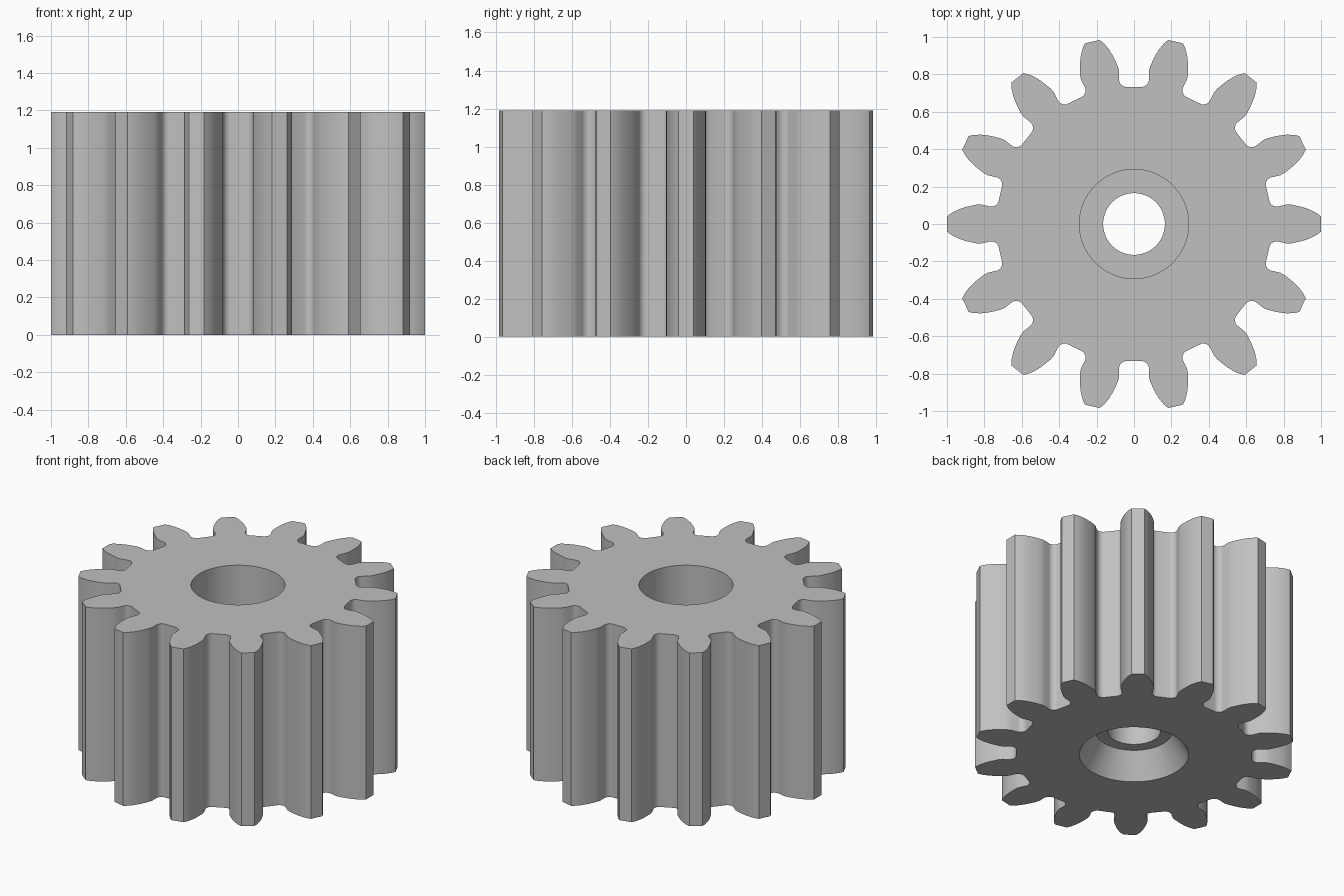
import bpy, bmesh, math
from mathutils import Matrix, Vector

cube = bpy.data.objects.get("Cube")
if cube:
    bpy.data.objects.remove(cube, do_unlink=True)

TEETH = 14
HEIGHT = 1.19
SEGMENTS = 64

# One material for the whole gear
grey = bpy.data.materials.new("plain grey")
grey.use_nodes = True
colour = (0.53, 0.53, 0.53, 1)
grey.diffuse_color = colour
grey.node_tree.nodes["Principled BSDF"].inputs["Base Color"].default_value = colour


def gap_outline():
    """Right half of one tooth gap centred on +y, mirrored to the left."""
    fillet = 0.04
    half = []
    for i in range(8):
        a = math.pi / 2 * i / 7
        half.append((0.04 + fillet * math.sin(a), 0.773 - fillet * math.cos(a)))
    half += [(0.08, 0.82), (0.087, 0.845), (0.1, 0.873), (0.116, 0.905),
             (0.135, 0.935), (0.158, 0.963), (0.183, 0.984)]
    return half[::-1] + [(-x, y) for x, y in half]


def gear_outline():
    gap = [Vector((x, y, 0)) for x, y in gap_outline()]
    points = []
    for i in range(TEETH):
        turn = Matrix.Rotation(math.tau * i / TEETH, 3, "Z")
        points += [turn @ p for p in gap]
    return points


def circle(radius):
    return [Vector((radius * math.cos(math.tau * i / SEGMENTS),
                    radius * math.sin(math.tau * i / SEGMENTS), 0))
            for i in range(SEGMENTS)]


bm = bmesh.new()


def add_ring(points, z):
    return [bm.verts.new((p.x, p.y, z)) for p in points]


def join(a, b):
    for i in range(len(a)):
        j = (i + 1) % len(a)
        bm.faces.new((a[i], a[j], b[j], b[i]))


def fill_cap(outer, inner):
    edges = [bm.edges.get((r[i - 1], r[i])) for r in (outer, inner) for i in range(len(r))]
    bmesh.ops.triangle_fill(bm, use_beauty=True, edges=edges)


# Toothed outer wall
outline = gear_outline()
bottom = add_ring(outline, 0)
top = add_ring(outline, HEIGHT)
join(bottom, top)

# Stepped bore: conical seat below, narrow hole, wide recess above
bore_profile = [(0.34, 0), (0.24, 0.168), (0.165, 0.168),
                (0.165, 0.5), (0.292, 0.5), (0.292, HEIGHT)]
bore = [add_ring(circle(r), z) for r, z in bore_profile]
for a, b in zip(bore, bore[1:]):
    join(a, b)

# End faces
fill_cap(bottom, bore[0])
fill_cap(top, bore[-1])
bmesh.ops.recalc_face_normals(bm, faces=bm.faces)

mesh = bpy.data.meshes.new("spur_gear")
bm.to_mesh(mesh)
bm.free()
mesh.materials.append(grey)
gear = bpy.data.objects.new("spur_gear", mesh)
bpy.context.collection.objects.link(gear)

# Smooth flanks with crisp tooth tips and rims
bpy.ops.object.select_all(action="DESELECT")
gear.select_set(True)
bpy.context.view_layer.objects.active = gear
bpy.ops.object.shade_smooth_by_angle(angle=math.radians(30))
